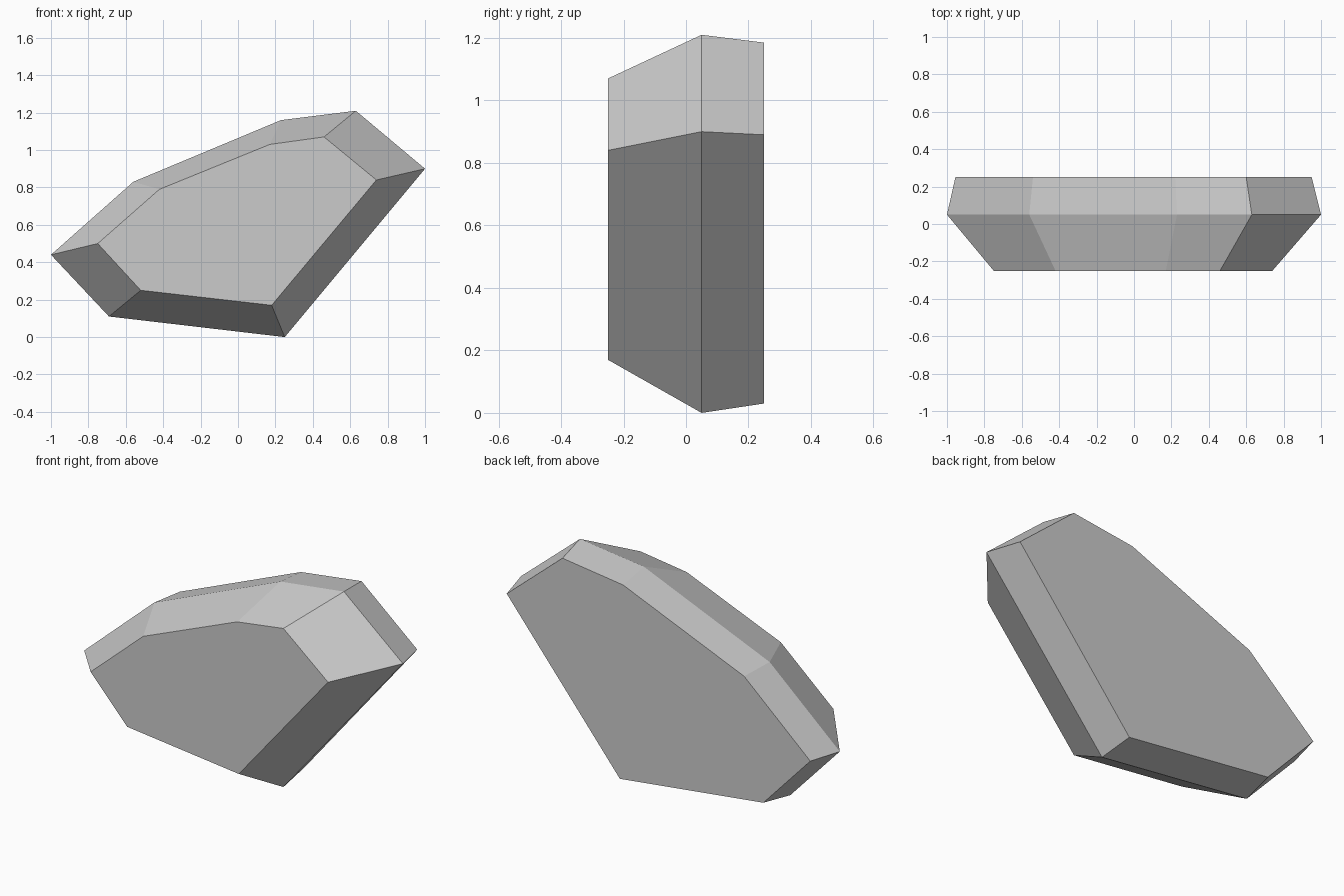
import bpy
import bmesh

default = bpy.data.objects.get("Cube")
if default:
    bpy.data.objects.remove(default, do_unlink=True)

# Flat grey stone material
stone = bpy.data.materials.new("stone_grey")
stone.use_nodes = True
colour = (0.6, 0.6, 0.6, 1.0)
stone.diffuse_color = colour
stone.node_tree.nodes["Principled BSDF"].inputs["Base Color"].default_value = colour

# Seven-sided outlines (x, z) at the front, widest and back depths
outlines = {
    -0.25: [(-0.75, 0.50), (-0.52, 0.25), (0.18, 0.17), (0.74, 0.84),
            (0.46, 1.07), (0.17, 1.03), (-0.42, 0.79)],
    0.05: [(-1.00, 0.44), (-0.69, 0.11), (0.25, 0.00), (1.00, 0.90),
           (0.63, 1.21), (0.23, 1.16), (-0.56, 0.83)],
    0.25: [(-0.955, 0.45), (-0.66, 0.135), (0.24, 0.03), (0.95, 0.89),
           (0.60, 1.185), (0.22, 1.135), (-0.54, 0.82)],
}


def loft(name, rings, material):
    """Join matching outlines with quads and cap both ends."""
    bm = bmesh.new()
    loops = [[bm.verts.new((x, y, z)) for x, z in ring] for y, ring in rings.items()]
    for a, b in zip(loops, loops[1:]):
        for i in range(len(a)):
            j = (i + 1) % len(a)
            bm.faces.new((a[i], b[i], b[j], a[j]))
    bm.faces.new(loops[0])
    bm.faces.new(reversed(loops[-1]))
    bmesh.ops.recalc_face_normals(bm, faces=bm.faces)
    mesh = bpy.data.meshes.new(name)
    bm.to_mesh(mesh)
    bm.free()
    mesh.materials.append(material)
    obj = bpy.data.objects.new(name, mesh)
    bpy.context.collection.objects.link(obj)
    return obj


# Faceted rock slab
loft("rock_slab", outlines, stone)
